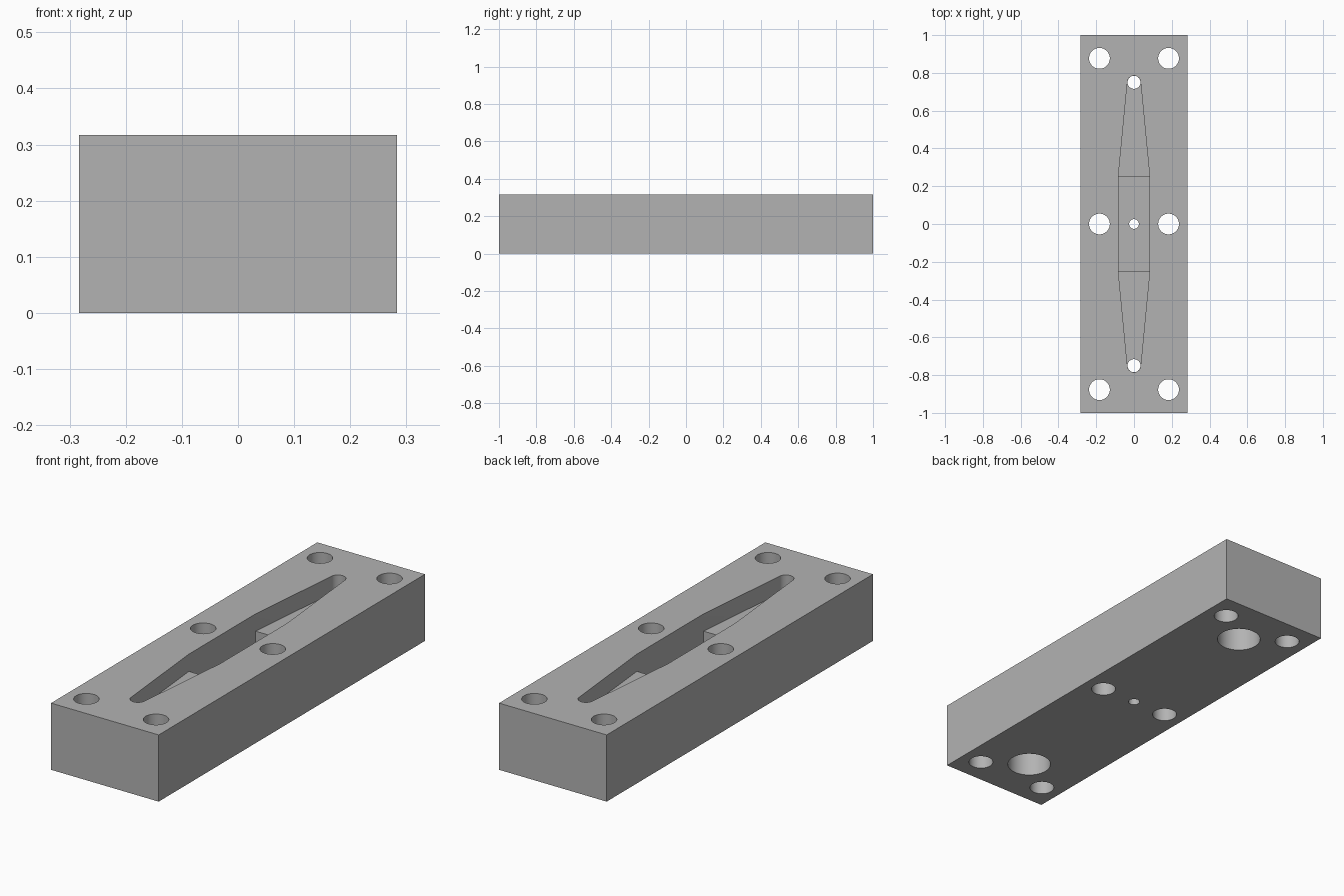
import bpy
import bmesh
from math import cos, sin, pi

if "Cube" in bpy.data.objects:
    bpy.data.objects.remove(bpy.data.objects["Cube"])

HALF_X, HALF_Y, TOP = 0.283, 1.0, 0.317
POCKET_HALF, POCKET_MID, TIP_Y, TIP_R = 0.083, 0.25, 0.75, 0.035
SHALLOW_Z, DEEP_Z = 0.235, 0.10
ABOVE, BELOW = TOP + 0.1, -0.1

grey = bpy.data.materials.new("plain grey")
grey.use_nodes = True
colour = (0.45, 0.45, 0.45, 1)
grey.diffuse_color = colour
grey.node_tree.nodes["Principled BSDF"].inputs["Base Color"].default_value = colour


def prism(name, outline, z0, z1):
    """Extrude a counter-clockwise outline from z0 to z1."""
    bm = bmesh.new()
    low = [bm.verts.new((x, y, z0)) for x, y in outline]
    high = [bm.verts.new((x, y, z1)) for x, y in outline]
    bm.faces.new(low[::-1])
    bm.faces.new(high)
    n = len(outline)
    for i in range(n):
        j = (i + 1) % n
        bm.faces.new((low[i], low[j], high[j], high[i]))
    mesh = bpy.data.meshes.new(name)
    bm.to_mesh(mesh)
    bm.free()
    obj = bpy.data.objects.new(name, mesh)
    bpy.context.collection.objects.link(obj)
    mesh.materials.append(grey)
    return obj


def rectangle(hx, hy):
    return [(-hx, -hy), (hx, -hy), (hx, hy), (-hx, hy)]


def circle(x, y, r, n=48):
    return [(x + r * cos(2 * pi * i / n), y + r * sin(2 * pi * i / n)) for i in range(n)]


# Solid block
block = prism("block", rectangle(HALF_X, HALF_Y), 0, TOP)

# Deep middle of the pocket and the small hole in its floor
cutters = [
    prism("deep_pocket_cutter", rectangle(POCKET_HALF, POCKET_MID), DEEP_Z, ABOVE),
    prism("centre_hole_cutter", circle(0, 0, 0.026), BELOW, DEEP_Z + 0.05),
]

# Tapered shallow pocket ends, each with a through hole and a counterbore below
for s in (-1, 1):
    tip = [(TIP_R * cos(pi * i / 24), TIP_Y + TIP_R * sin(pi * i / 24)) for i in range(25)]
    wedge = [(0, POCKET_MID - 0.05), (POCKET_HALF, POCKET_MID), *tip, (-POCKET_HALF, POCKET_MID)]
    wedge = [(s * x, s * y) for x, y in wedge]
    cutters += [
        prism("tapered_pocket_cutter", wedge, SHALLOW_Z, ABOVE),
        prism("end_hole_cutter", circle(0, s * TIP_Y, TIP_R - 0.0005), 0.05, SHALLOW_Z + 0.03),
        prism("counterbore_cutter", circle(0, s * TIP_Y, 0.098), BELOW, 0.16),
    ]

# Six bolt holes right through the block
for x in (-0.183, 0.183):
    for y in (-0.877, 0, 0.877):
        cutters.append(prism("bolt_hole_cutter", circle(x, y, 0.055), BELOW, ABOVE))

# Apply each cut, then discard its cutter
bpy.ops.object.select_all(action="DESELECT")
bpy.context.view_layer.objects.active = block
block.select_set(True)
for cutter in cutters:
    cutter.hide_render = True
    cut = block.modifiers.new("cut", "BOOLEAN")
    cut.operation = "DIFFERENCE"
    cut.solver = "EXACT"
    cut.object = cutter
    bpy.ops.object.modifier_apply(modifier=cut.name)
    bpy.data.objects.remove(cutter)

bpy.ops.object.shade_smooth_by_angle(angle=pi / 6)
